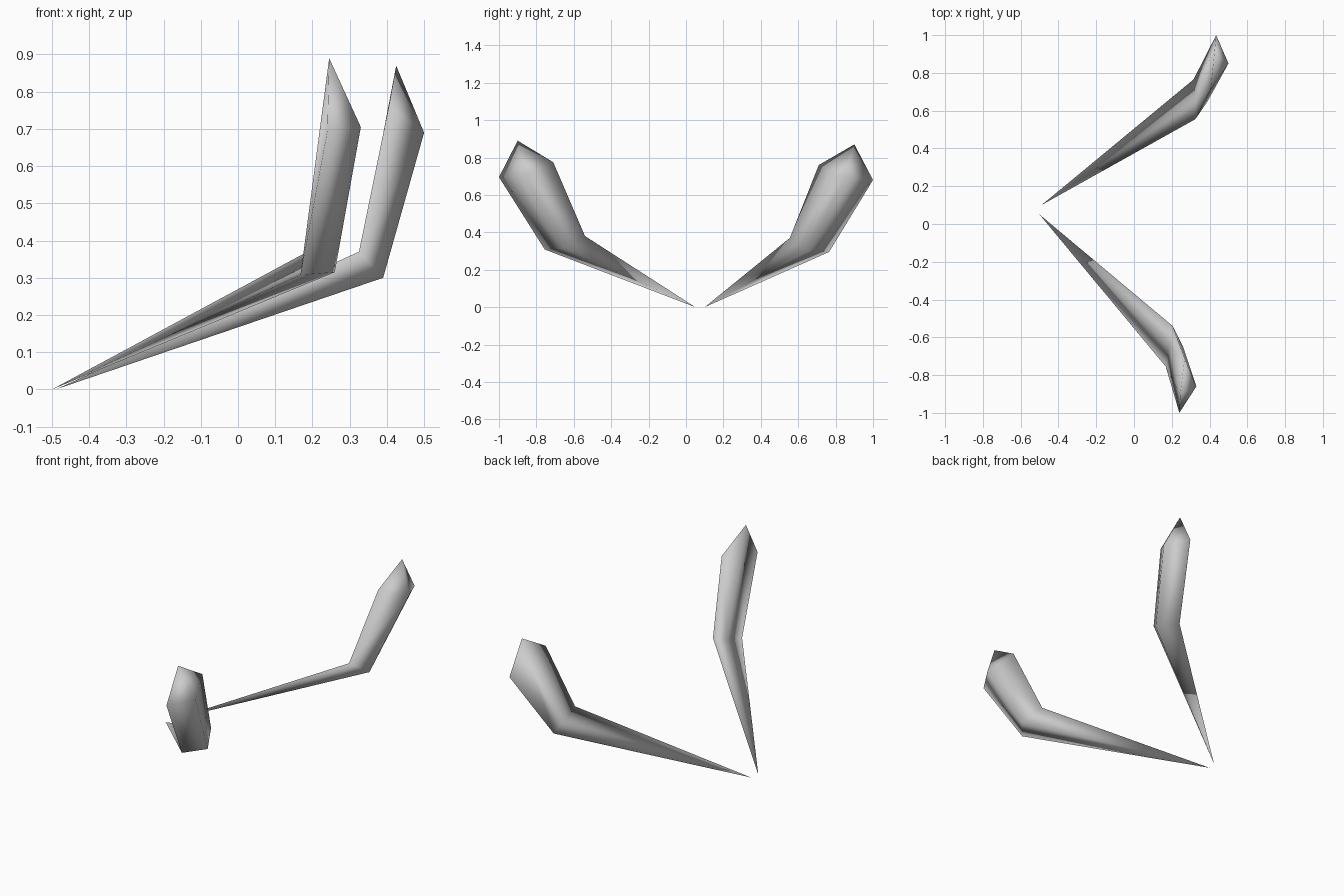
import bpy, bmesh

if "Cube" in bpy.data.objects:
    bpy.data.objects.remove(bpy.data.objects["Cube"])

grey = bpy.data.materials.new("light_grey")
grey.diffuse_color = (0.6, 0.6, 0.6, 1)
grey.use_nodes = True
grey.node_tree.nodes["Principled BSDF"].inputs["Base Color"].default_value = grey.diffuse_color


def make_limb(name, root, elbow, end):
    """Bent limb: a spike from root to the elbow ring, then a blade to the end ring."""
    bm = bmesh.new()
    r = bm.verts.new(root)
    low = [bm.verts.new(p) for p in elbow]
    top = [bm.verts.new(p) for p in end]
    for i in range(4):
        j = (i + 1) % 4
        bm.faces.new((r, low[j], low[i]))                  # spike
        bm.faces.new((low[i], low[j], top[j], top[i]))     # blade
    # Slanted end, creased between the outer corner and the peak
    inner, outer, rear, peak = top
    bm.faces.new((inner, outer, peak))
    bm.faces.new((outer, rear, peak))
    bmesh.ops.recalc_face_normals(bm, faces=bm.faces)
    for f in bm.faces:
        f.smooth = True
    mesh = bpy.data.meshes.new(name)
    bm.to_mesh(mesh)
    bm.free()
    mesh.materials.append(grey)
    obj = bpy.data.objects.new(name, mesh)
    bpy.context.collection.objects.link(obj)


# Ring order: inner, outer, rear, back ridge (peak at the end)
make_limb("back_limb", (-0.49, 0.10, 0.0),
          [(0.325, 0.555, 0.37), (0.39, 0.65, 0.30), (0.315, 0.765, 0.295), (0.325, 0.65, 0.325)],
          [(0.405, 0.71, 0.76), (0.50, 0.85, 0.69), (0.435, 1.0, 0.68), (0.425, 0.90, 0.87)])

make_limb("front_limb", (-0.50, 0.05, 0.0),
          [(0.205, -0.54, 0.38), (0.26, -0.65, 0.315), (0.168, -0.755, 0.308), (0.19, -0.645, 0.335)],
          [(0.268, -0.71, 0.775), (0.33, -0.86, 0.705), (0.24, -1.0, 0.695), (0.245, -0.90, 0.89)])
